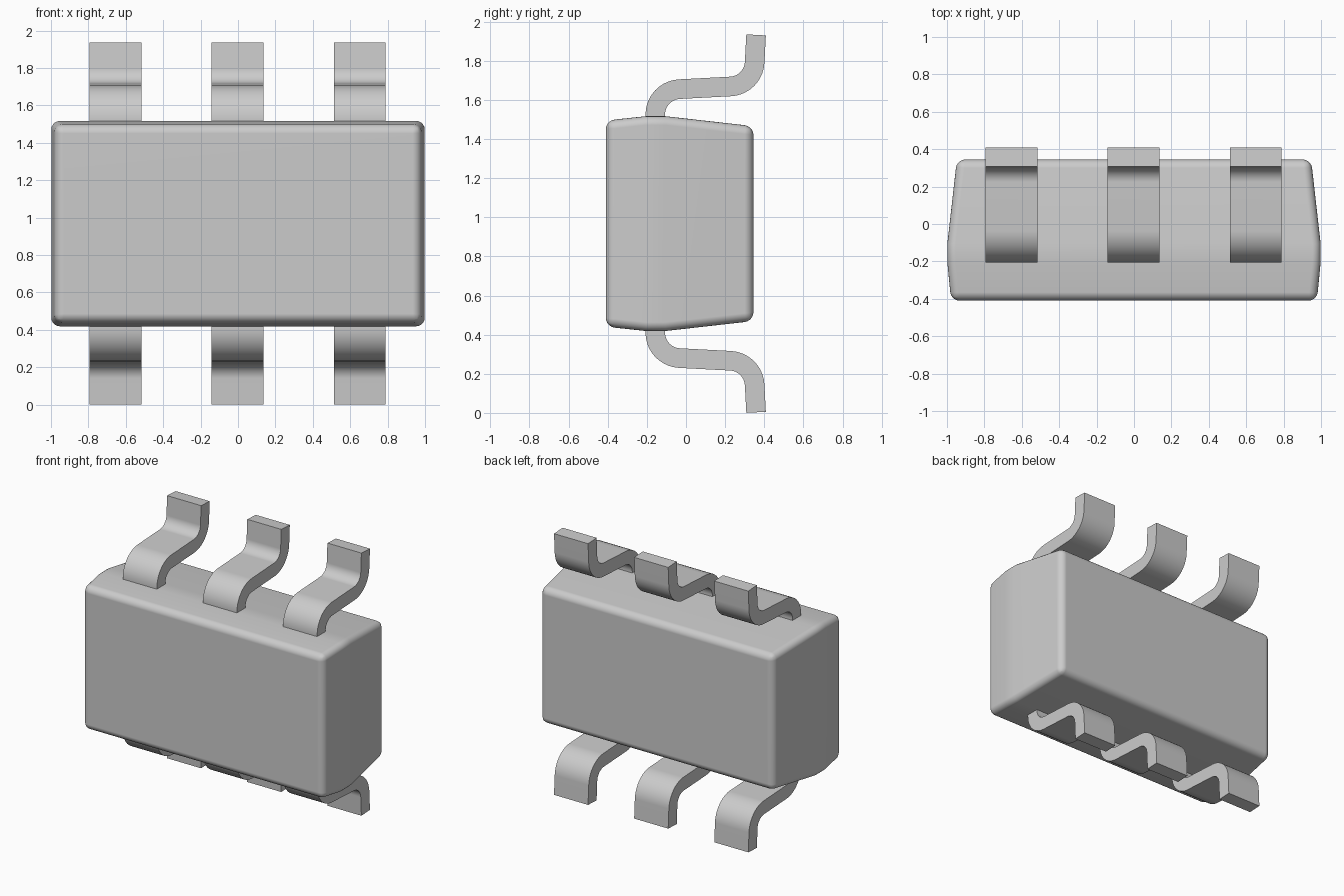
import bpy, bmesh, math
from mathutils import Vector

if "Cube" in bpy.data.objects:
    bpy.data.objects.remove(bpy.data.objects["Cube"])

MID_Z = 0.9675      # the model is symmetric about this height
THICK = 0.1         # lead sheet thickness
LEAD_W = 0.277
RADIUS = 0.13       # bend radius on the lead centreline
TILT = math.radians(3)

grey = bpy.data.materials.new("light_grey")
grey.diffuse_color = (0.6, 0.6, 0.6, 1)
grey.use_nodes = True
grey.node_tree.nodes["Principled BSDF"].inputs["Base Color"].default_value = grey.diffuse_color


def make_object(name, bm, angle):
    bmesh.ops.recalc_face_normals(bm, faces=bm.faces)
    mesh = bpy.data.meshes.new(name)
    bm.to_mesh(mesh)
    bm.free()
    mesh.materials.append(grey)
    obj = bpy.data.objects.new(name, mesh)
    bpy.context.collection.objects.link(obj)
    bpy.ops.object.select_all(action='DESELECT')
    obj.select_set(True)
    bpy.context.view_layer.objects.active = obj
    bpy.ops.object.shade_smooth_by_angle(angle=math.radians(angle))
    weighted = obj.modifiers.new("weighted_normals", 'WEIGHTED_NORMAL')
    weighted.keep_sharp = True
    return obj


def bridge(bm, rings):
    """Skin a list of equal vertex rings and cap both ends."""
    n = len(rings[0])
    for a, b in zip(rings, rings[1:]):
        for i in range(n):
            j = (i + 1) % n
            bm.faces.new((a[i], a[j], b[j], b[i]))
    bm.faces.new(rings[0])
    bm.faces.new(rings[-1])


# Body: tapered block, widest near the lead plane, with rounded edges
bm = bmesh.new()
sections = [(-0.41, 0.978, 0.527), (-0.205, 0.998, 0.549),
            (-0.105, 0.998, 0.549), (0.345, 0.947, 0.498)]   # y, half x, half z
rings = [[bm.verts.new((sx * hx, y, MID_Z + sz * hz))
          for sx, sz in ((-1, -1), (1, -1), (1, 1), (-1, 1))]
         for y, hx, hz in sections]
bridge(bm, rings)
inner = set(rings[1]), set(rings[2])
edges = [e for e in bm.edges if not any(set(e.verts) <= ring for ring in inner)]
bmesh.ops.bevel(bm, geom=edges, offset=0.045, offset_type='OFFSET',
                segments=5, profile=0.5, affect='EDGES', clamp_overlap=True)
make_object("body", bm, 35)


# Leads: S-bent strips; the path is a list of (y, z, heading)
def arc(start, h0, h1, steps=10):
    turn = 1 if h1 > h0 else -1
    cy = start[0] - turn * RADIUS * math.sin(h0)
    cz = start[1] + turn * RADIUS * math.cos(h0)
    out = []
    for i in range(steps + 1):
        h = h0 + (h1 - h0) * i / steps
        out.append((cy + turn * RADIUS * math.sin(h),
                    cz - turn * RADIUS * math.cos(h), h))
    return out


up = math.pi / 2
path = [(-0.157, 1.46, up)] + arc((-0.157, 1.525), up, TILT)
y, z, _ = path[-1]
run = 0.262
path += arc((y + run * math.cos(TILT), z + run * math.sin(TILT)), TILT, up - TILT)
y, z, h = path[-1]
rise = 1.932 - z
path.append((y + rise * math.tan(TILT), 1.932, h))


def make_lead(name, x, flip):
    bm = bmesh.new()
    rings = []
    for y, z, h in path:
        side = Vector((0, -math.sin(h), math.cos(h))) * THICK / 2
        ring = []
        for dx, s in ((-1, -1), (1, -1), (1, 1), (-1, 1)):
            p = Vector((x + dx * LEAD_W / 2, y, z)) + side * s
            if flip:
                p.z = 2 * MID_Z - p.z
            ring.append(bm.verts.new(p))
        rings.append(ring)
    bridge(bm, rings)
    make_object(name, bm, 30)


for label, x in (("left", -0.655), ("middle", -0.002), ("right", 0.651)):
    make_lead("upper_lead_" + label, x, False)
    make_lead("lower_lead_" + label, x, True)
